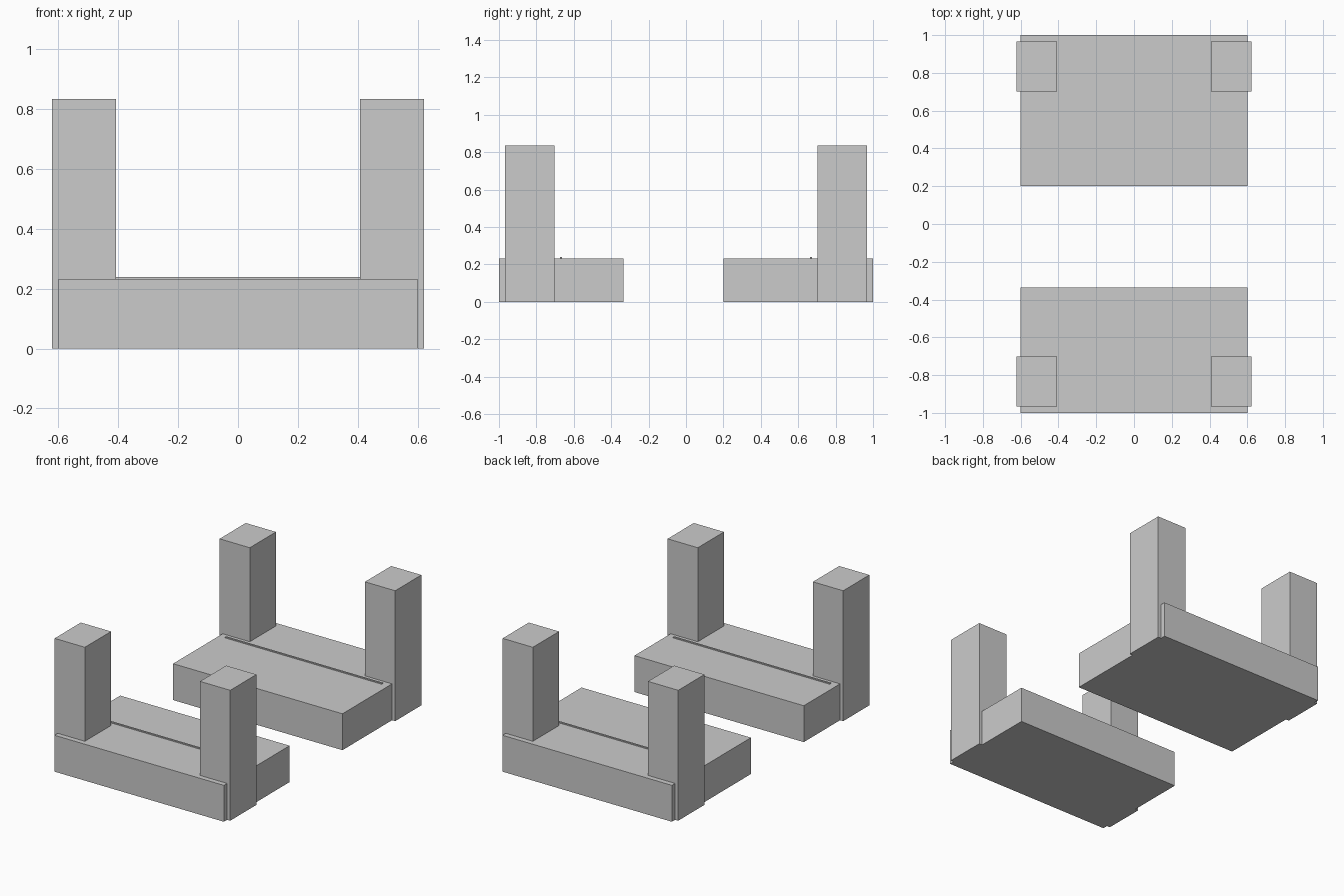
import bpy

if "Cube" in bpy.data.objects:
    bpy.data.objects.remove(bpy.data.objects["Cube"])


def box(name, x, y, z):
    """Axis-aligned box from (min, max) ranges."""
    bpy.ops.mesh.primitive_cube_add(size=1)
    ob = bpy.context.object
    ob.name = name
    ob.location = [(r[0] + r[1]) / 2 for r in (x, y, z)]
    ob.scale = [r[1] - r[0] for r in (x, y, z)]
    bpy.ops.object.transform_apply(location=True, rotation=False, scale=True)
    return ob


SLAB_TOP = 0.233

# Base slabs, the back one deeper than the front one
box("front_slab", (-0.6, 0.6), (-1.0, -0.335), (0, SLAB_TOP))
box("back_slab", (-0.6, 0.6), (0.2, 1.0), (0, SLAB_TOP))

for side, s in (("front", -1), ("back", 1)):
    # Thin raised strip across each slab
    box(side + "_strip", (-0.555, 0.555),
        sorted((s * 0.663, s * 0.673)), (SLAB_TOP - 0.01, 0.24))
    # Corner posts
    for hand, t in (("left", -1), ("right", 1)):
        box(f"{side}_{hand}_post", sorted((t * 0.408, t * 0.622)),
            sorted((s * 0.702, s * 0.967)), (0, 0.835))
